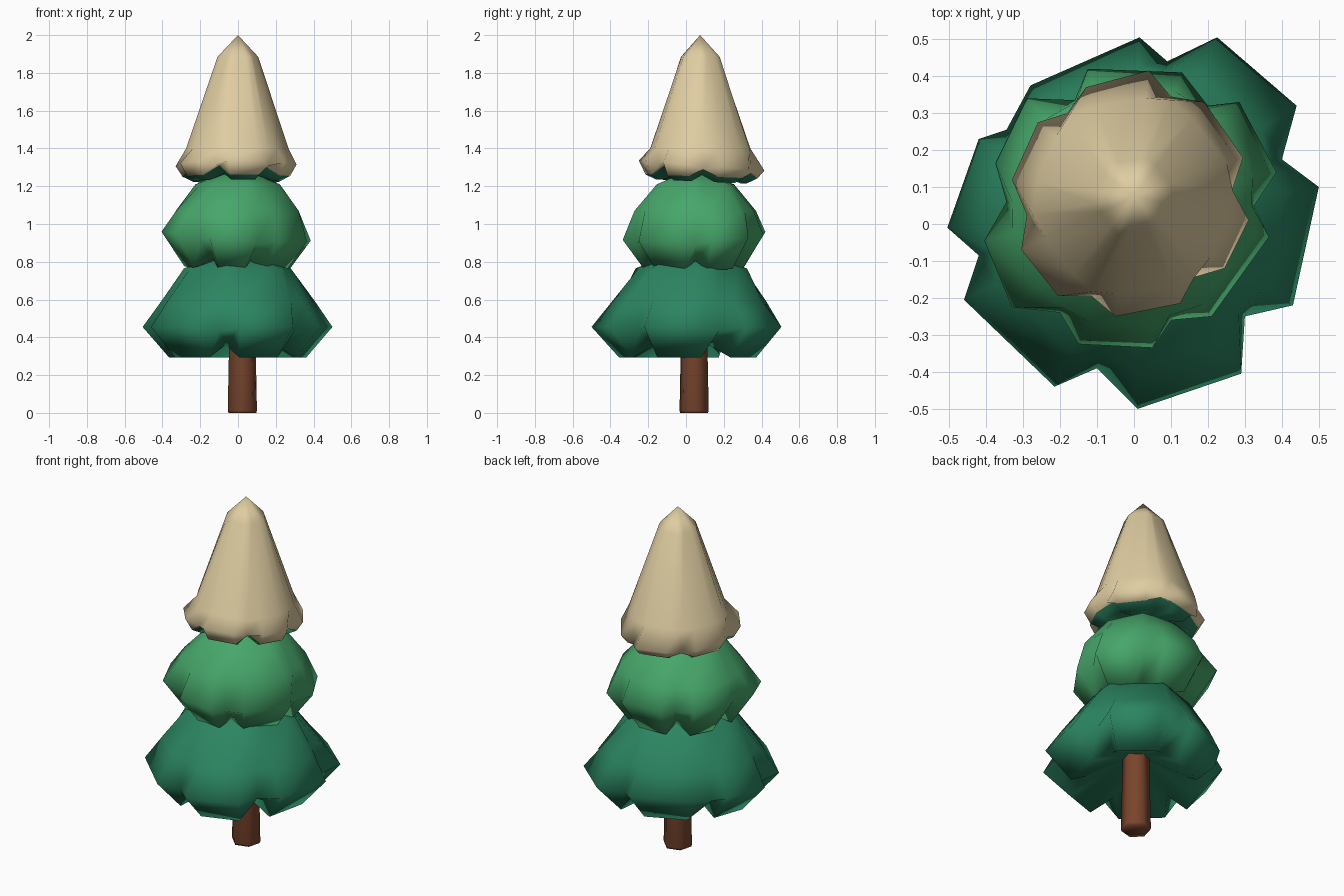
import bpy, bmesh, math
from mathutils import Vector

if "Cube" in bpy.data.objects:
    bpy.data.objects.remove(bpy.data.objects["Cube"])


def material(name, rgb):
    m = bpy.data.materials.new(name)
    m.diffuse_color = (*rgb, 1)
    m.use_nodes = True
    m.node_tree.nodes["Principled BSDF"].inputs["Base Color"].default_value = m.diffuse_color
    return m


dark_green = material("dark green", (0.024, 0.235, 0.12))
mid_green = material("mid green", (0.062, 0.385, 0.145))
cream = material("cream", (0.74, 0.61, 0.36))
brown = material("brown", (0.19, 0.06, 0.026))


def loft(name, rings, top, bottom, mats, low_rows=0):
    """Skin rings from top to bottom and close both ends with fans."""
    bm = bmesh.new()
    rows = [[bm.verts.new(p) for p in r] for r in rings]
    n = len(rows[0])
    for k in range(len(rows) - 1):
        a, b = rows[k], rows[k + 1]
        for i in range(n):
            j = (i + 1) % n
            f = bm.faces.new((a[i], a[j], b[j], b[i]))
            f.material_index = 1 if low_rows and k >= len(rows) - 1 - low_rows else 0
    for row, tip, last in ((rows[0], top, False), (rows[-1], bottom, True)):
        v = bm.verts.new(tip)
        for i in range(n):
            f = bm.faces.new((row[i], row[(i + 1) % n], v))
            f.material_index = 1 if last and low_rows else 0
    bmesh.ops.recalc_face_normals(bm, faces=bm.faces)
    me = bpy.data.meshes.new(name)
    bm.to_mesh(me)
    bm.free()
    ob = bpy.data.objects.new(name, me)
    bpy.context.collection.objects.link(ob)
    for m in mats:
        me.materials.append(m)
    bpy.ops.object.select_all(action='DESELECT')
    ob.select_set(True)
    bpy.context.view_layer.objects.active = ob
    bpy.ops.object.shade_smooth_by_angle(angle=math.radians(88))
    return ob


def hex_factor(angle, start):
    """Radius of a unit hexagon whose first corner lies at start degrees."""
    t = (math.degrees(angle) - start) % 60 - 30
    return math.cos(math.radians(30)) / math.cos(math.radians(t))


def tier(name, hem, centre, start, upper, ridge_z, slope, lower, top, bottom, mats, low_rows=0):
    """Lobed skirt: hem lists corner, corner, valley for each of six lobes.
    upper rows: (z, radius, blend from hexagon to hem); lower: (z, valley z, scale, valley scale)."""
    c = Vector(centre)
    offs = [Vector(p) - c for p in hem]
    mean = sum(q.length for q in offs) / len(offs)
    rings = []
    for z, r, blend in upper:
        ring = []
        for o in offs:
            h = hex_factor(math.atan2(o.y, o.x), start)
            rad = r * ((1 - blend) * h + blend * o.length / mean)
            ring.append((*(c + o.normalized() * rad), z))
        rings.append(ring)
    tilt = lambda o: slope[0] * o.x + slope[1] * o.y
    rings.append([(*(c + o), ridge_z + tilt(o) - (0.02 if i % 3 == 2 else 0))
                  for i, o in enumerate(offs)])
    for z, vz, s, vs in lower:
        rings.append([(*(c + o * (vs if i % 3 == 2 else s)), (vz if i % 3 == 2 else z) + 0.4 * tilt(o))
                      for i, o in enumerate(offs)])
    return loft(name, rings, (*c, top), (*c, bottom), mats, low_rows)


# lower branches
tier("lower_branches",
     [(.225, .505), (.44, .32), (.40, .175), (.50, .10), (.43, -.22), (.30, -.25),
      (.29, -.405), (.01, -.50), (-.10, -.39), (-.215, -.44), (-.46, -.205), (-.42, -.085),
      (-.505, -.01), (-.42, .23), (-.345, .255), (-.28, .375), (.015, .505), (.09, .44)],
     (0, .025), 18, [(.765, .305, 0), (.59, .415, .5)], .455, (0, 0),
     [(.292, .36, .72, .63)], .88, .48, [dark_green])

# middle branches
tier("middle_branches",
     [(-.125, .42), (.13, .41), (.20, .32), (.285, .33), (.385, .14), (.325, .05),
      (.365, -.035), (.21, -.25), (.10, -.26), (.05, -.335), (-.15, -.325), (-.20, -.24),
      (-.33, -.225), (-.405, -.045), (-.345, .06), (-.375, .165), (-.29, .34), (-.16, .335)],
     (0, .05), -4, [(1.21, .23, 0), (1.07, .345, .4)], .935, (-.07, .04),
     [(.765, .815, .7, .66)], 1.30, .84, [mid_green])

# pale top with dark underside
tier("tree_top",
     [(-.13, .37), (.04, .415), (.10, .345), (.19, .33), (.295, .18), (.265, .09),
      (.31, .01), (.245, -.12), (.16, -.145), (.125, -.215), (-.05, -.25), (-.115, -.195),
      (-.205, -.195), (-.305, -.07), (-.29, .025), (-.33, .12), (-.26, .275), (-.18, .30)],
     (0, .075), 8, [(1.885, .112, 0), (1.40, .286, .2)], 1.31, (0, -.08),
     [(1.252, 1.302, .89, .86), (1.225, 1.26, .72, .66)],
     2.0, 1.29, [cream, dark_green], 1)


# trunk
def hexagon(r, z):
    return [(.023 + r * math.cos(a), .043 + r * math.sin(a), z)
            for a in (math.radians(15 + 60 * i) for i in range(6))]


loft("trunk", [hexagon(.07, .5), hexagon(.08, .012), hexagon(.076, 0)],
     (.023, .043, .5), (.023, .043, 0), [brown])
